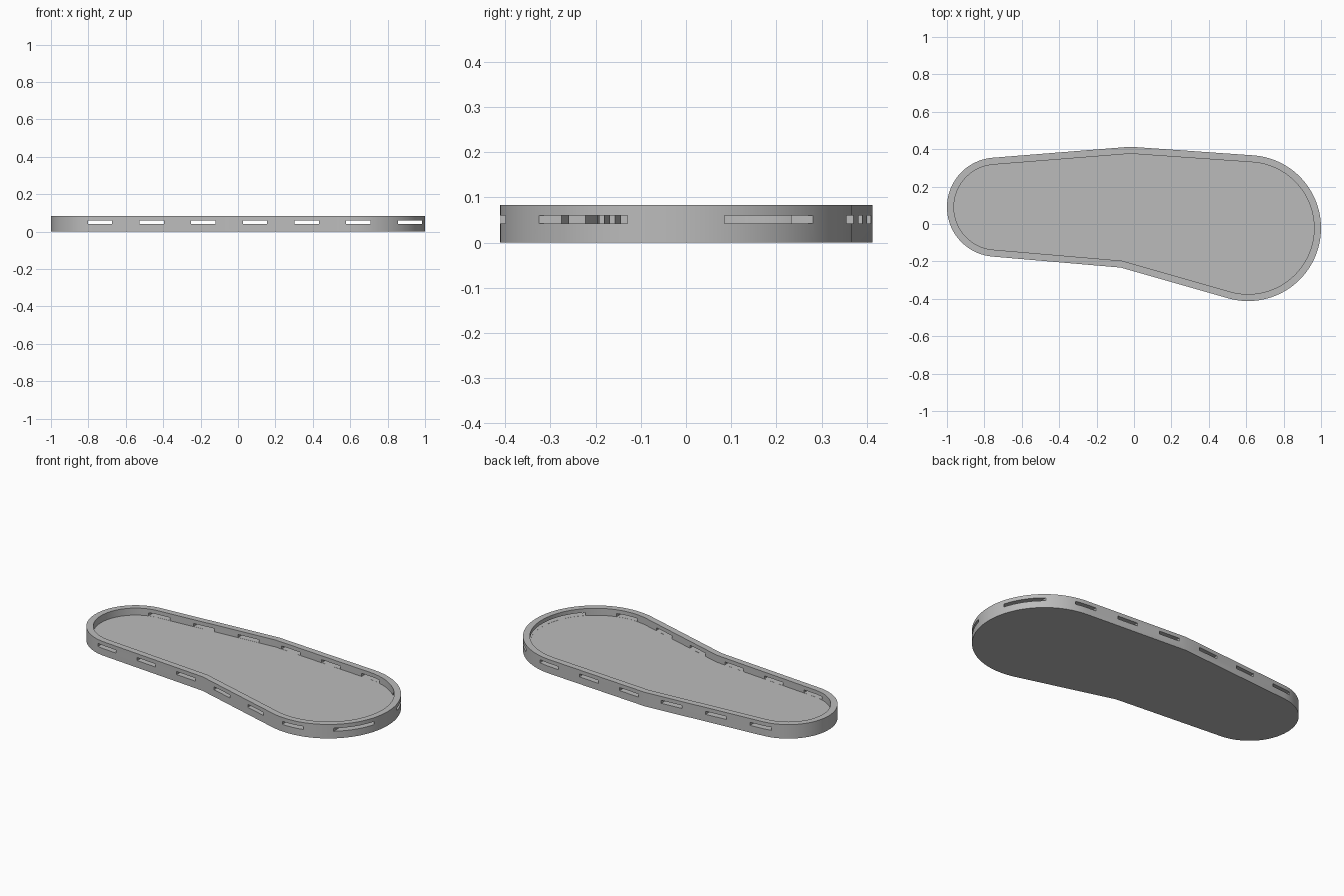
import bpy, bmesh
from math import sin, cos, radians
from mathutils import Vector, Matrix

if "Cube" in bpy.data.objects:
    bpy.data.objects.remove(bpy.data.objects["Cube"])

HEIGHT, FLOOR, WALL = 0.083, 0.0415, 0.037
SLOT_LOW, SLOT_HIGH, SLOT_WIDTH = 0.042, 0.06, 0.13
FIRST_SLOT, SLOT_STEP, SLOT_COUNT = -0.738, 0.2763, 7

grey = bpy.data.materials.new("plain grey")
grey.use_nodes = True
grey.diffuse_color = (0.5, 0.5, 0.5, 1)
grey.node_tree.nodes["Principled BSDF"].inputs["Base Color"].default_value = grey.diffuse_color


def arc(cx, cy, r, start, end, steps):
    angles = [radians(start + (end - start) * i / steps) for i in range(steps + 1)]
    return [Vector((cx + r * cos(a), cy + r * sin(a))) for a in angles]


def inset(points, d):
    """Mitred inward offset of a counter-clockwise outline."""
    result = []
    for i, p in enumerate(points):
        a = (p - points[i - 1]).normalized()
        b = (points[(i + 1) % len(points)] - p).normalized()
        na, nb = Vector((-a.y, a.x)), Vector((-b.y, b.x))
        result.append(p + (na + nb) * d / (1 + na.dot(nb)))
    return result


def make_object(name, bm):
    bmesh.ops.recalc_face_normals(bm, faces=bm.faces)
    mesh = bpy.data.meshes.new(name)
    bm.to_mesh(mesh)
    bm.free()
    mesh.materials.append(grey)
    ob = bpy.data.objects.new(name, mesh)
    bpy.context.collection.objects.link(ob)
    return ob


# Sole outline: heel arc, waist corner, toe arc, outer corner
outer = arc(-0.735, 0.09, 0.265, 94.8, 265.2, 40)
outer.append(Vector((-0.07, -0.233)))
outer += arc(0.61, -0.022, 0.39, 254.3, 445.7, 56)
outer.append(Vector((-0.02, 0.413)))
inner = inset(outer, WALL)

# Tray: bottom, outer wall, rim, inner wall and floor
bm = bmesh.new()
layers = [(outer, 0), (outer, HEIGHT), (inner, HEIGHT), (inner, FLOOR)]
rings = [[bm.verts.new((p.x, p.y, z)) for p in loop] for loop, z in layers]
for low, high in zip(rings, rings[1:]):
    for i in range(len(low)):
        bm.faces.new((low[i - 1], low[i], high[i], high[i - 1]))
bm.faces.new(rings[0])
bm.faces.new(rings[-1])
tray = make_object("sole_tray", bm)

# Strap slots cut straight across both walls
bm = bmesh.new()
for i in range(SLOT_COUNT):
    place = Matrix.Translation((FIRST_SLOT + i * SLOT_STEP, 0, (SLOT_LOW + SLOT_HIGH) / 2))
    size = Matrix.Diagonal((SLOT_WIDTH, 2, SLOT_HIGH - SLOT_LOW, 1))
    bmesh.ops.create_cube(bm, size=1, matrix=place @ size)
cutter = make_object("slot_cutter", bm)
cutter.hide_render = True

cut = tray.modifiers.new("slots", "BOOLEAN")
cut.operation = "DIFFERENCE"
cut.solver = "EXACT"
cut.object = cutter

bpy.ops.object.select_all(action="DESELECT")
tray.select_set(True)
bpy.context.view_layer.objects.active = tray
bpy.ops.object.modifier_apply(modifier=cut.name)
bpy.data.objects.remove(cutter)
bpy.ops.object.shade_smooth_by_angle(angle=radians(20))
